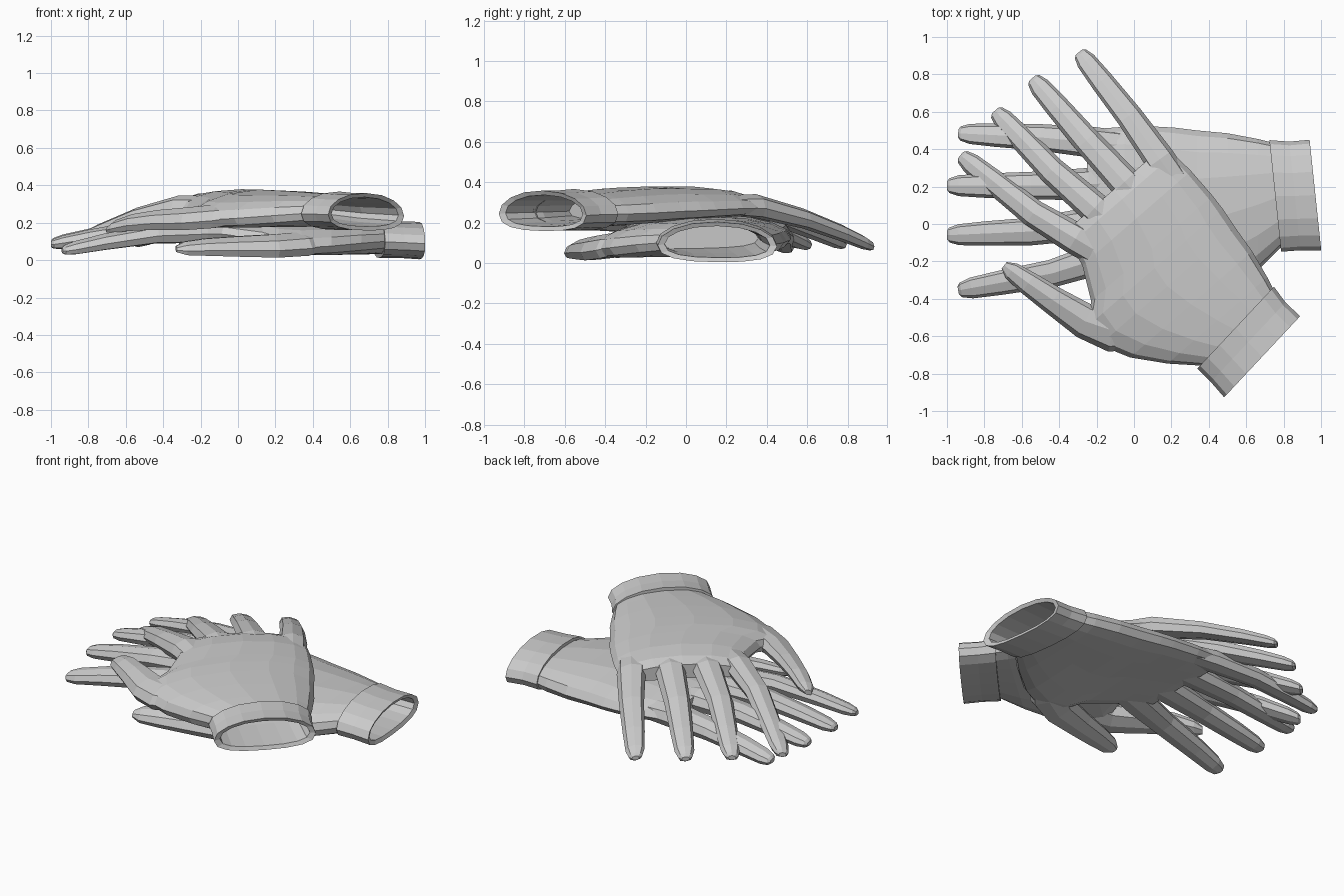
import bpy, bmesh, math
from mathutils import Vector, Matrix

if "Cube" in bpy.data.objects:
    bpy.data.objects.remove(bpy.data.objects["Cube"])


def lerp_table(table, x):
    """Piecewise linear lookup, table sorted by descending x."""
    if x >= table[0][0]:
        return table[0][1]
    for (x0, z0), (x1, z1) in zip(table, table[1:]):
        if x >= x1:
            return z0 + (z1 - z0) * (x0 - x) / (x0 - x1)
    return table[-1][1]


def ring(x, y, w, h, angle=180, n=8, dz=0.0, power=0.85):
    """Flattened oval section across a path heading in direction angle (degrees)."""
    a = math.radians(angle)
    side = Vector((-math.sin(a), math.cos(a), 0))
    pts = []
    for i in range(n):
        t = 2 * math.pi * i / n
        c, s = math.cos(t), math.sin(t)
        c = math.copysign(abs(c) ** power, c)
        s = math.copysign(abs(s) ** power, s)
        pts.append(Vector((x, y, dz)) + side * (w * c) + Vector((0, 0, h * s)))
    return pts


def loft(name, rings, glove, cap_start=True, cap_end=True):
    """Skin the rings, then bend and place them as part of one glove."""
    prefix, heights, place = glove
    bm = bmesh.new()
    rows = []
    for pts in rings:
        row = []
        for p in pts:
            z = p.z + lerp_table(heights, p.x) - 0.22 * (p.y - 0.12) ** 2
            row.append(bm.verts.new(place @ Vector((p.x, p.y, z))))
        rows.append(row)
    n = len(rows[0])
    for a, b in zip(rows, rows[1:]):
        for i in range(n):
            j = (i + 1) % n
            bm.faces.new((a[i], a[j], b[j], b[i]))
    if cap_start:
        bm.faces.new(rows[0][::-1])
    if cap_end:
        bm.faces.new(rows[-1])
    bmesh.ops.recalc_face_normals(bm, faces=bm.faces)
    mesh = bpy.data.meshes.new(prefix + name)
    bm.to_mesh(mesh)
    bm.free()
    bpy.context.collection.objects.link(bpy.data.objects.new(prefix + name, mesh))


def finger(name, path, glove, dz=0.0):
    """Tapering tube through (x, y, half width, half height) points, rounded at the tip."""
    rings = []
    for i, (x, y, w, h) in enumerate(path):
        p, q = path[max(i - 1, 0)], path[min(i + 1, len(path) - 1)]
        ang = math.degrees(math.atan2(q[1] - p[1], q[0] - p[0]))
        rings.append(ring(x, y, w, h, ang, dz=dz * i / (len(path) - 1)))
    loft(name, rings, glove)


def straight_finger(name, base, mid, tip, size, glove):
    """Finger from three points: knuckle, middle joint, tip."""
    b, m, t = Vector(base), Vector(mid), Vector(tip)
    stations = [(b, 0.080, 0.050), (b.lerp(m, 0.42), 0.086, 0.062), (m, 0.074, 0.052),
                (m.lerp(t, 0.55), 0.065, 0.044), (m.lerp(t, 0.86), 0.056, 0.036),
                (m.lerp(t, 0.97), 0.040, 0.026), (t, 0.022, 0.014)]
    finger(name, [(p.x, p.y, w * size, h * size) for p, w, h in stations], glove)


def build_glove(glove):
    # palm: (x, thumb-side y, little-finger-side y, half thickness)
    palm = [(0.80, -0.11, 0.42, 0.080), (0.66, -0.25, 0.455, 0.088), (0.50, -0.38, 0.485, 0.090),
            (0.34, -0.46, 0.50, 0.088), (0.22, -0.45, 0.515, 0.085), (0.13, -0.34, 0.52, 0.080),
            (-0.05, -0.25, 0.52, 0.074), (-0.18, -0.225, 0.51, 0.060), (-0.25, -0.20, 0.48, 0.044)]
    loft("palm", [ring(x, (a + b) / 2, (b - a) / 2, h, n=16, power=0.8)
                  for x, a, b, h in palm], glove, cap_start=False)

    # cuff: inner lining, rolled rim, outer band, step down to the palm
    cuff = [(0.45, 0.08, 0.28, 0.060), (0.70, 0.13, 0.25, 0.070), (0.96, 0.155, 0.262, 0.078),
            (0.97, 0.155, 0.297, 0.100), (0.86, 0.150, 0.292, 0.098),
            (0.755, 0.150, 0.300, 0.103), (0.755, 0.150, 0.260, 0.075)]
    loft("cuff", [ring(x, y, w, h, 186, 16, power=0.9) for x, y, w, h in cuff],
         glove, cap_end=False)

    # four fingers
    straight_finger("index_finger", (0.00, -0.125), (-0.44, -0.265), (-0.94, -0.355), 1.0, glove)
    straight_finger("middle_finger", (-0.02, 0.03), (-0.55, -0.04), (-1.00, -0.06), 1.0, glove)
    straight_finger("ring_finger", (-0.02, 0.22), (-0.55, 0.205), (-1.00, 0.205), 1.0, glove)
    straight_finger("little_finger", (0.00, 0.415), (-0.50, 0.463), (-0.94, 0.485), 0.96, glove)

    # thumb
    finger("thumb", [(0.46, -0.24, 0.08, 0.045), (0.33, -0.355, 0.115, 0.062),
                     (0.19, -0.435, 0.095, 0.060), (-0.01, -0.49, 0.076, 0.052),
                     (-0.17, -0.53, 0.064, 0.044), (-0.28, -0.555, 0.050, 0.035),
                     (-0.33, -0.565, 0.022, 0.016)], glove, dz=-0.015)


# lower glove lies along x, upper glove is turned across it and raised
lower_heights = [(1.0, 0.103), (0.7, 0.118), (0.3, 0.142), (-0.2, 0.175),
                 (-0.4, 0.178), (-0.65, 0.15), (-1.0, 0.092)]
upper_heights = [(1.0, 0.258), (0.7, 0.265), (0.3, 0.29), (0.0, 0.305),
                 (-0.2, 0.305), (-0.4, 0.272), (-0.65, 0.208), (-1.0, 0.092)]
turn = (Matrix.Translation((0.685, -0.71, 0)) @ Matrix.Rotation(math.radians(-49), 4, 'Z')
        @ Matrix.Diagonal((0.98, 1, 1, 1)) @ Matrix.Translation((-0.97, -0.155, 0)))

build_glove(("lower_", lower_heights, Matrix.Identity(4)))
build_glove(("upper_", upper_heights, turn))
